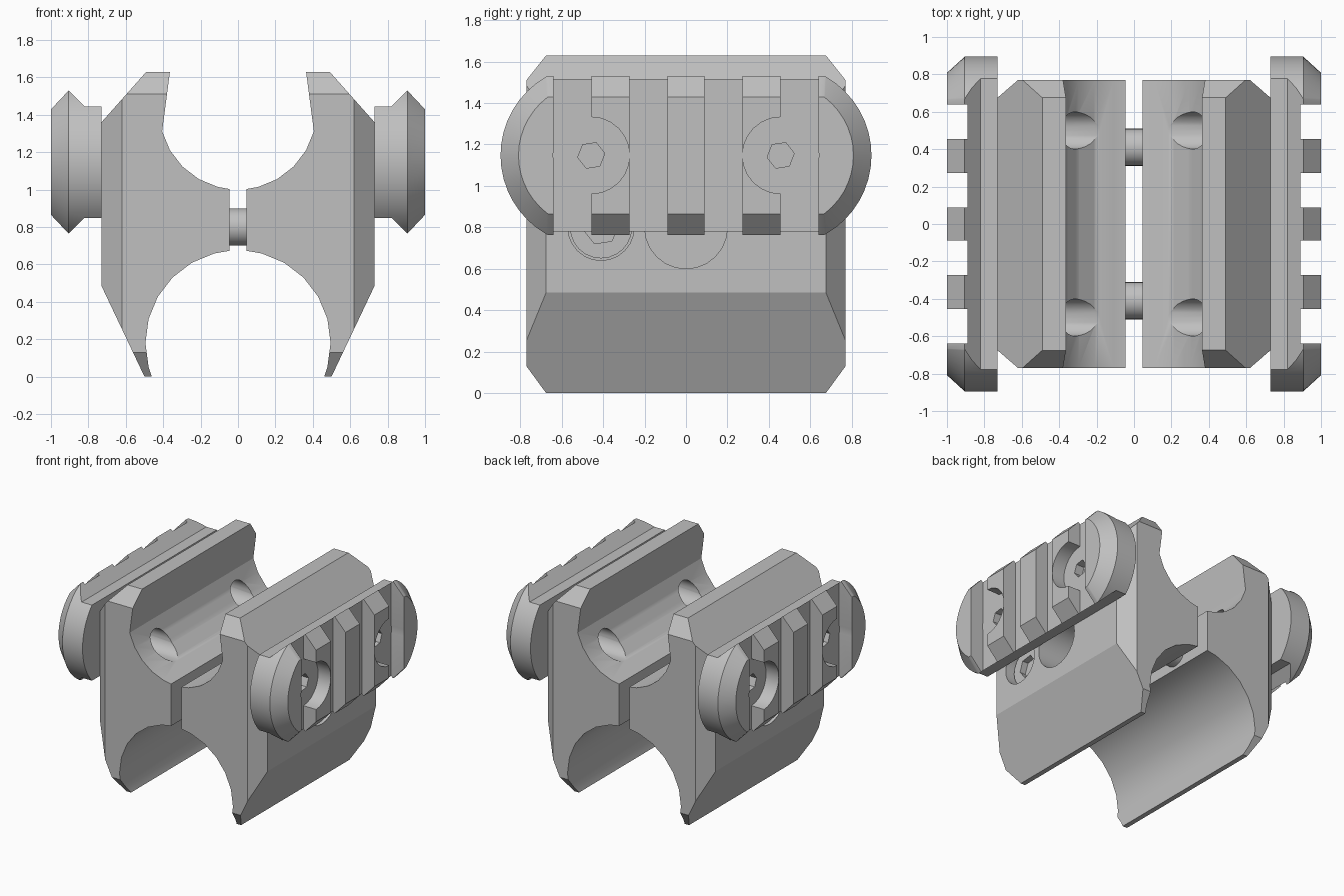
import bpy, bmesh, math
from mathutils import Matrix, Vector

cube = bpy.data.objects.get("Cube")
if cube:
    bpy.data.objects.remove(cube, do_unlink=True)

GREY = (0.53, 0.53, 0.53, 1)
mat = bpy.data.materials.new("matte grey")
mat.use_nodes = True
mat.diffuse_color = GREY
mat.node_tree.nodes["Principled BSDF"].inputs["Base Color"].default_value = GREY


def make(name, bm):
    bmesh.ops.recalc_face_normals(bm, faces=bm.faces)
    me = bpy.data.meshes.new(name)
    bm.to_mesh(me)
    bm.free()
    me.materials.append(mat)
    ob = bpy.data.objects.new(name, me)
    bpy.context.collection.objects.link(ob)
    return ob


def prism_mesh(pts, half):
    """Extrude an x-z outline along y, from -half to half."""
    bm = bmesh.new()
    face = bm.faces.new([bm.verts.new((x, -half, z)) for x, z in pts])
    ext = bmesh.ops.extrude_face_region(bm, geom=[face])["geom"]
    moved = [g for g in ext if isinstance(g, bmesh.types.BMVert)]
    bmesh.ops.translate(bm, verts=moved, vec=(0, 2 * half, 0))
    bmesh.ops.recalc_face_normals(bm, faces=bm.faces)
    return bm


def rod(name, x0, x1, y, z, r, sides=24, turn=0.0):
    """Cylinder lying along x."""
    bm = bmesh.new()
    m = (Matrix.Translation(((x0 + x1) / 2, y, z)) @ Matrix.Rotation(turn, 4, 'X')
         @ Matrix.Rotation(math.pi / 2, 4, 'Y'))
    bmesh.ops.create_cone(bm, cap_ends=True, segments=sides, radius1=r, radius2=r,
                          depth=abs(x1 - x0), matrix=m)
    return make(name, bm)


def block(name, x0, x1, y, width, z):
    bm = bmesh.new()
    m = Matrix.Translation(((x0 + x1) / 2, y, z)) @ Matrix.Diagonal((x1 - x0, width, 2, 1))
    bmesh.ops.create_cube(bm, size=1, matrix=m)
    return make(name, bm)


def boolean(ob, tool, op='DIFFERENCE'):
    mod = ob.modifiers.new("cut", 'BOOLEAN')
    mod.operation, mod.object, mod.solver = op, tool, 'EXACT'
    dg = bpy.context.evaluated_depsgraph_get()
    me = bpy.data.meshes.new_from_object(ob.evaluated_get(dg))
    ob.modifiers.clear()
    ob.data = me
    bpy.data.objects.remove(tool, do_unlink=True)


def arc(cz, r, degs):
    return [(r * math.sin(math.radians(a)), cz + r * math.cos(math.radians(a))) for a in degs]


# Clamp half: outline with an upper and a lower bore
GAP = 0.045
outline = [(0.5, 0), (0.73, 0.485), (0.73, 1.36), (0.49, 1.63), (0.364, 1.63)]
outline += arc(1.42, 0.42, range(105, 175, 15))
outline += [(GAP, 1.003), (GAP, 0.673)]
outline += arc(0.18, 0.495, range(15, 106, 15)) + [(0.461, 0)]
bm = prism_mesh(outline, 0.77)

# Chamfers at both ends: top, bottom and outer side
for s in (-1, 1):
    for point, normal in (((0, 0.77, 1.51), (0, 0.12, 0.095)),
                          ((0, 0.77, 0.13), (0, 0.13, -0.095)),
                          ((0.62, 0.77, 0), (0.095, 0.11, 0))):
        flip = Vector((1, s, 1))
        bmesh.ops.bisect_plane(bm, geom=bm.verts[:] + bm.edges[:] + bm.faces[:], dist=1e-5,
                               plane_co=Vector(point) * flip,
                               plane_no=(Vector(normal) * flip).normalized(), clear_outer=True)
        bmesh.ops.holes_fill(bm, edges=[e for e in bm.edges if e.is_boundary], sides=0)
clamp = make("left_clamp_half", bm)

# Holes: rail screws, clamp screw counterbore, central pocket
for s in (-1, 1):
    boolean(clamp, rod("cutter", 0.1, 0.7, s * 0.5, 1.145, 0.1))
boolean(clamp, rod("cutter", 0.56, 0.9, -0.41, 0.8, 0.16))
boolean(clamp, rod("cutter", 0.35, 0.9, 0, 0.8, 0.2))

# Accessory rail: straight rail section trimmed by a rounded, tapered outline
CZ, END = 1.147, 0.457
side = [(0.73, 0.298), (0.82, 0.298), (0.905, 0.383), (1.0, 0.282)]
rail = make("left_rail", prism_mesh([(x, CZ + h) for x, h in side]
                                    + [(x, CZ - h) for x, h in reversed(side)], 1.1))
bm = bmesh.new()
for x, r in ((0.7, 0.438), (0.905, 0.438), (1.02, 0.333)):
    for s in (-1, 1):
        for i in range(25):
            a = math.pi * (i / 24 - 0.5)
            bm.verts.new((x, s * (END + r * math.cos(a)), CZ + r * math.sin(a)))
bmesh.ops.convex_hull(bm, input=bm.verts[:])
bmesh.ops.dissolve_limit(bm, angle_limit=0.01, verts=bm.verts[:], edges=bm.edges[:])
boolean(rail, make("cutter", bm), 'INTERSECT')

# Cross slots, screw clearances and hex sockets
for s in (-1, 1):
    for y in (0.18, 0.547):
        boolean(rail, block("cutter", 0.89, 1.2, s * y, 0.183, CZ))
    boolean(rail, rod("cutter", 0.89, 1.2, s * END, CZ, 0.185))
    boolean(rail, rod("cutter", 0.82, 1.2, s * END, CZ, 0.066, 6, 0.15))

# Clamp screw: shank across the gap and a socket head
shank = rod("front_screw_shank", -0.4, 0.6, -0.41, 0.8, 0.1)
head = rod("front_screw_head", 0.54, 0.66, -0.41, 0.8, 0.15)
boolean(head, rod("cutter", 0.61, 0.8, -0.41, 0.8, 0.085, 6, 0.15))

# The other half is the same set turned half a circle about z
parts = [clamp, rail, shank, head]
for ob in parts[:]:
    twin = ob.copy()
    twin.data = ob.data.copy()
    twin.name = ob.name.replace("left", "right").replace("front", "back")
    twin.matrix_world = Matrix.Rotation(math.pi, 4, 'Z')
    bpy.context.collection.objects.link(twin)
    parts.append(twin)

bpy.ops.object.select_all(action='DESELECT')
for ob in parts:
    ob.select_set(True)
bpy.context.view_layer.objects.active = clamp
bpy.ops.object.shade_smooth_by_angle(angle=math.radians(25))
